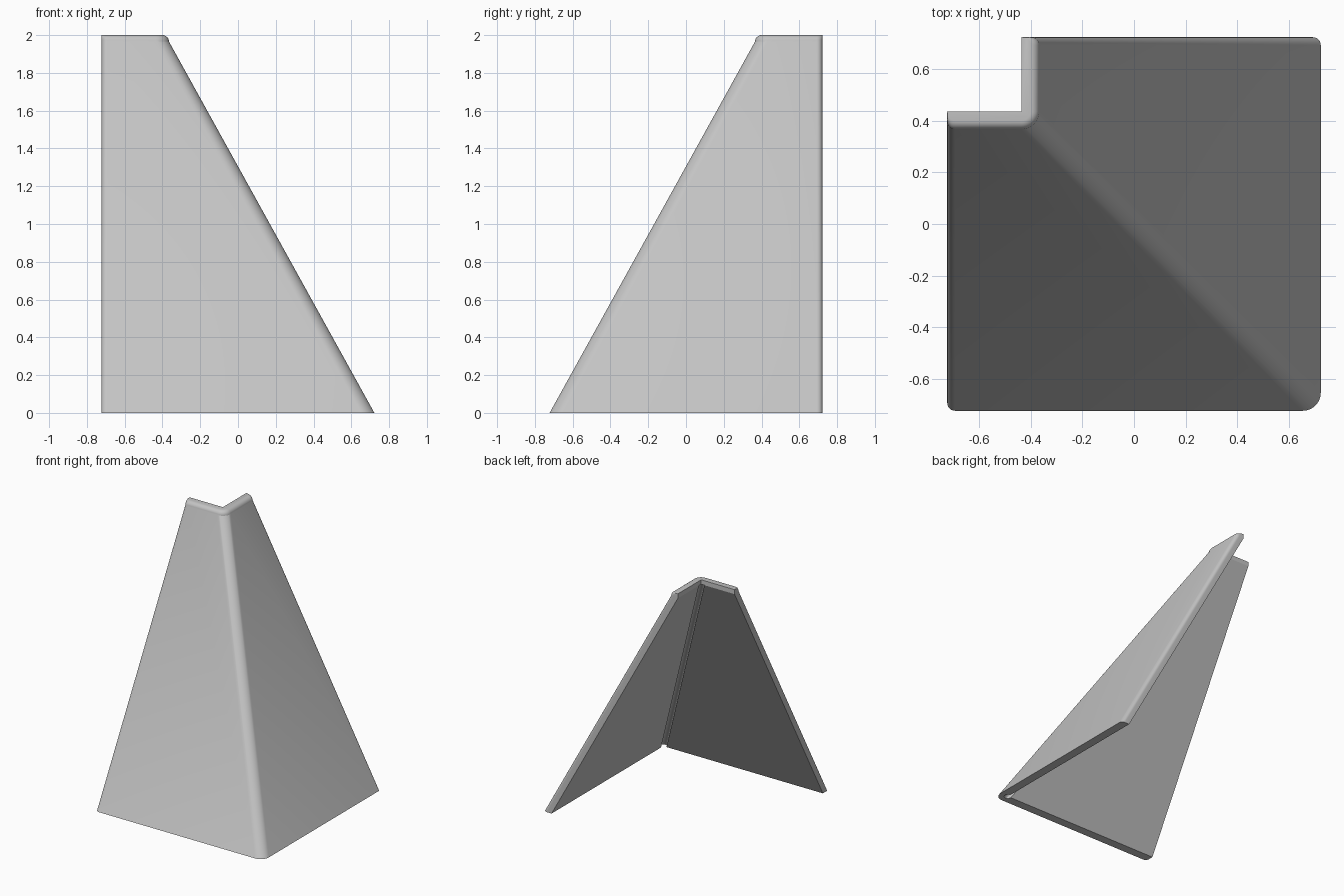
import bpy, bmesh, math

if "Cube" in bpy.data.objects:
    bpy.data.objects.remove(bpy.data.objects["Cube"])

HALF = 0.722      # half footprint
WALL = 0.07       # horizontal wall thickness
LIP = 0.035       # height and radius of the rounded top lip
Z_LIP = 2 - LIP
C_TOP = -0.365    # fold position under the lip
END_R = 0.03      # rounding of the outer free edges


def arc(cx, cy, r, a0, a1, n):
    pts = []
    for i in range(n + 1):
        a = math.radians(a0 + (a1 - a0) * i / n)
        pts.append((cx + r * math.cos(a), cy + r * math.sin(a)))
    return pts


def section(c, inset, groove):
    """L-shaped wall section; c is the fold position, inset shrinks the outside."""
    ix, iy, o = c - WALL, WALL - c, c - inset
    pts = arc(ix, iy, groove, 180, 450, 12)                         # relief groove
    pts.append((ix, HALF))
    pts += arc(o - END_R, HALF - END_R, END_R, 90, 0, 6)            # back free edge
    pts += arc(ix, iy, WALL - inset, 0, -90, 10)                    # outer fold
    pts += arc(-HALF + END_R, -o + END_R, END_R, 270, 180, 6)       # left free edge
    pts.append((-HALF, iy))
    return pts


# Sloping walls, then the solid lip that closes the groove
rings = [(0, section(HALF, 0, 0.028)),
         (Z_LIP, section(C_TOP, 0, 0.028)),
         (Z_LIP, section(C_TOP, 0, 0))]
for i in range(1, 7):
    t = math.radians(15 * i)
    rings.append((Z_LIP + LIP * math.sin(t),
                  section(C_TOP, LIP * (1 - math.cos(t)), 0)))

bm = bmesh.new()
loops = [[bm.verts.new((x, y, z)) for x, y in pts] for z, pts in rings]
for a, b in zip(loops, loops[1:]):
    for i in range(len(a)):
        j = (i + 1) % len(a)
        bm.faces.new((a[i], a[j], b[j], b[i]))
bm.faces.new(loops[0])
bm.faces.new(loops[-1])
bmesh.ops.remove_doubles(bm, verts=bm.verts, dist=1e-5)
bmesh.ops.recalc_face_normals(bm, faces=bm.faces)

mesh = bpy.data.meshes.new("folded_corner_panel")
bm.to_mesh(mesh)
bm.free()
panel = bpy.data.objects.new("folded_corner_panel", mesh)
bpy.context.collection.objects.link(panel)

grey = bpy.data.materials.new("light_grey")
grey.diffuse_color = (0.55, 0.55, 0.55, 1)
grey.use_nodes = True
grey.node_tree.nodes["Principled BSDF"].inputs["Base Color"].default_value = grey.diffuse_color
mesh.materials.append(grey)

bpy.context.view_layer.objects.active = panel
panel.select_set(True)
bpy.ops.object.shade_smooth_by_angle(angle=math.radians(25))
